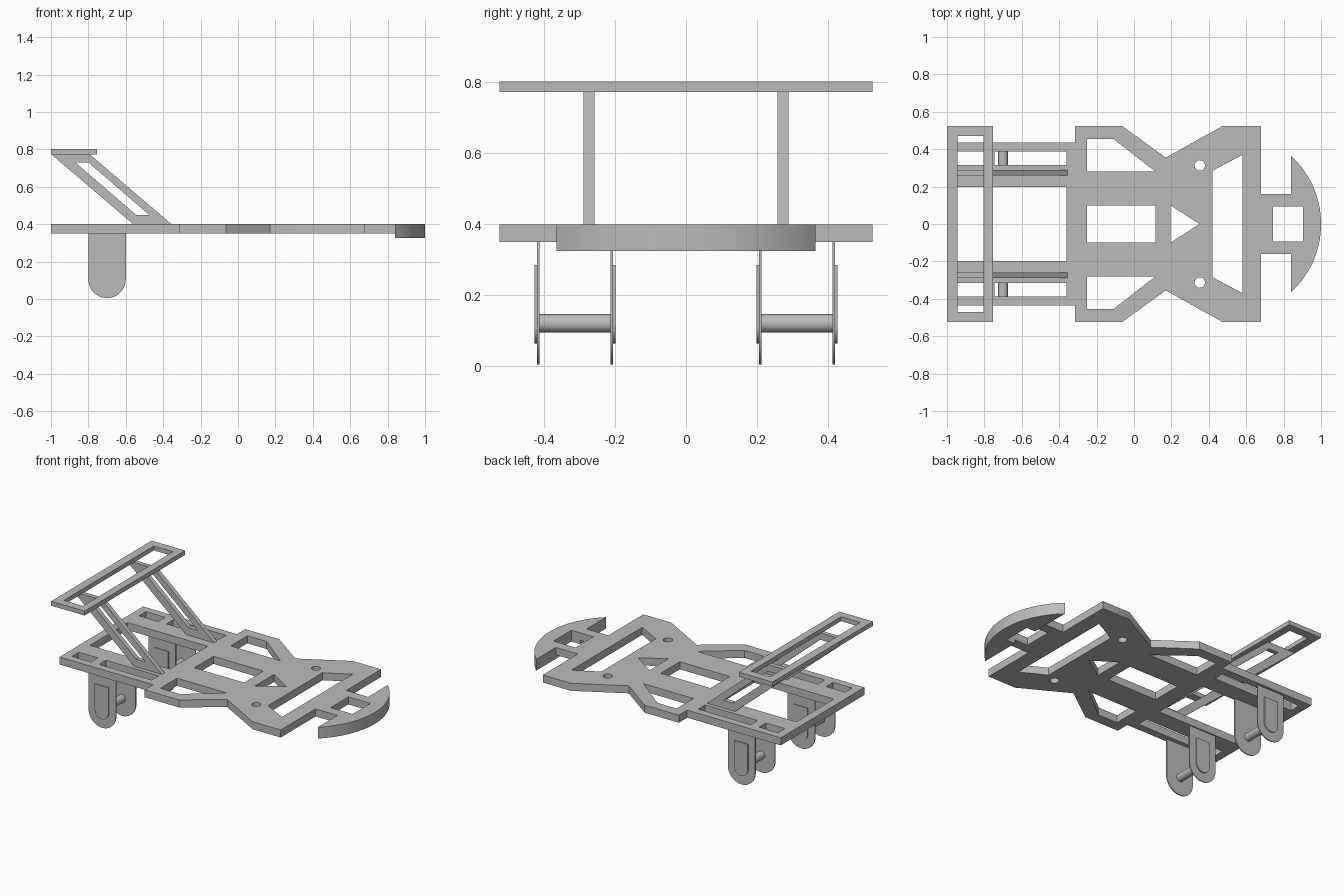
import bpy, bmesh, math
from mathutils import Matrix

cube = bpy.data.objects.get("Cube")
if cube:
    bpy.data.objects.remove(cube, do_unlink=True)

grey = bpy.data.materials.new("plain_grey")
grey.use_nodes = True
colour = (0.5, 0.5, 0.5, 1)
grey.diffuse_color = colour
grey.node_tree.nodes["Principled BSDF"].inputs["Base Color"].default_value = colour


def finish(obj):
    obj.data.materials.clear()
    obj.data.materials.append(grey)
    bpy.ops.object.select_all(action='DESELECT')
    obj.select_set(True)
    bpy.context.view_layer.objects.active = obj
    bpy.ops.object.shade_smooth_by_angle(angle=math.radians(30))


def slab(name, loops, low, high, upright=False):
    """Extrude an outline with holes along z, or along y when upright."""
    curve = bpy.data.curves.new(name, 'CURVE')
    curve.dimensions, curve.fill_mode = '2D', 'BOTH'
    curve.extrude = (high - low) / 2
    for loop in loops:
        spline = curve.splines.new('POLY')
        spline.points.add(len(loop) - 1)
        spline.use_cyclic_u = True
        for point, (u, v) in zip(spline.points, loop):
            point.co = (u, v, 0, 1)
    temp = bpy.data.objects.new("outline", curve)
    bpy.context.collection.objects.link(temp)
    graph = bpy.context.evaluated_depsgraph_get()
    mesh = bpy.data.meshes.new_from_object(temp.evaluated_get(graph))
    bpy.data.objects.remove(temp, do_unlink=True)
    middle = (low + high) / 2
    if upright:
        mesh.transform(Matrix.Translation((0, middle, 0)) @ Matrix.Rotation(math.pi / 2, 4, 'X'))
    else:
        mesh.transform(Matrix.Translation((0, 0, middle)))
    bm = bmesh.new()
    bm.from_mesh(mesh)
    bmesh.ops.remove_doubles(bm, verts=bm.verts, dist=1e-5)
    bmesh.ops.recalc_face_normals(bm, faces=bm.faces)
    bm.to_mesh(mesh)
    bm.free()
    obj = bpy.data.objects.new(name, mesh)
    bpy.context.collection.objects.link(obj)
    finish(obj)
    return obj


def flip(loop):
    return [(x, -y) for x, y in reversed(loop)]


def whole(half):
    return half + flip(half)


def rect(x0, x1, y0, y1):
    return [(x0, y0), (x1, y0), (x1, y1), (x0, y1)]


def arc(cx, cy, r, start, end, steps):
    angles = [math.radians(start + (end - start) * i / steps) for i in range(steps + 1)]
    return [(cx + r * math.cos(a), cy + r * math.sin(a)) for a in angles]


# Chassis: rear rails, waisted deck and the forked nose in one plate
outline = whole([(-1, 0.437), (-0.315, 0.437), (-0.315, 0.525), (-0.065, 0.525),
                 (0.17, 0.355), (0.475, 0.525), (0.68, 0.525), (0.68, 0.16),
                 (0.84, 0.16), (0.84, 0.093), (0.743, 0.093)])
side_holes = [rect(-0.945, -0.805, 0.315, 0.387),
              rect(-0.745, -0.36, 0.315, 0.387),
              [(-0.25, 0.455), (-0.065, 0.455), (0.115, 0.28), (-0.25, 0.28)],
              arc(0.352, 0.313, 0.028, 0, 345, 23)]
side_holes[2][1] = (-0.11, 0.455)
middle_holes = [rect(-0.945, -0.36, -0.197, 0.197),
                rect(-0.25, 0.115, -0.1, 0.1),
                [(0.195, 0.1), (0.35, 0), (0.195, -0.1)],
                whole([(0.42, 0.285), (0.58, 0.37)])]
slab("chassis_plate", [outline] + middle_holes + side_holes + [flip(h) for h in side_holes],
     0.35, 0.4)

# Curved bumper, notched where it meets the nose
sweep = math.degrees(math.asin(0.365 / 0.496))
slab("bumper", [arc(0.504, 0, 0.496, -sweep, sweep, 40)
                + whole([(0.84, 0.093), (0.904, 0.093)])], 0.325, 0.4)

# Raised rear wing frame
slab("wing_frame", [rect(-1, -0.755, -0.525, 0.525), rect(-0.945, -0.805, -0.47, 0.47)],
     0.773, 0.802)

# Slanted struts, wheel brackets and axles on both sides
strut = [[(-1, 0.775), (-0.795, 0.775), (-0.355, 0.4), (-0.56, 0.4)],
         [(-0.87, 0.73), (-0.8, 0.73), (-0.475, 0.45), (-0.545, 0.45)]]
bracket = [(-0.6, 0.35), (-0.8, 0.35)] + arc(-0.7, 0.105, 0.1, 180, 360, 24)
boss = [(-0.65, 0.285), (-0.75, 0.285)] + arc(-0.7, 0.115, 0.05, 180, 360, 16)


def both_sides(name, loops, near, far):
    slab("left_" + name, loops, near, far, True)
    slab("right_" + name, loops, -far, -near, True)


both_sides("wing_strut", strut, 0.258, 0.288)
both_sides("outer_bracket", [bracket], 0.413, 0.42)
both_sides("outer_boss", [boss], 0.419, 0.427)
both_sides("inner_bracket", [bracket], 0.205, 0.212)
both_sides("inner_boss", [boss], 0.199, 0.206)

for name, side in (("left_axle", 1), ("right_axle", -1)):
    bpy.ops.mesh.primitive_cylinder_add(vertices=32, radius=0.026, depth=0.204,
                                        location=(-0.7, side * 0.3125, 0.121),
                                        rotation=(math.pi / 2, 0, 0))
    bpy.context.object.name = name
    finish(bpy.context.object)
